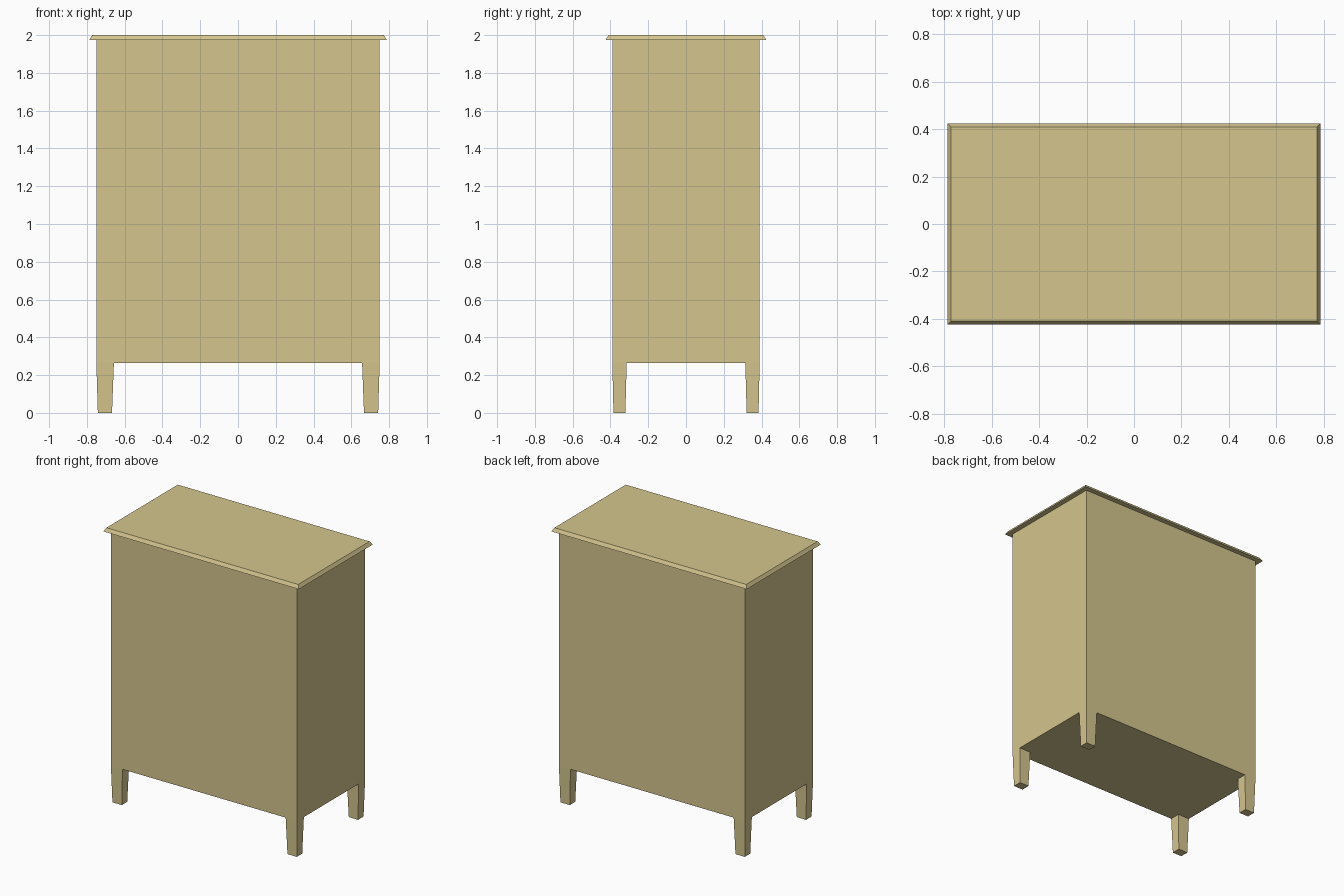
import bpy, bmesh

if "Cube" in bpy.data.objects:
    bpy.data.objects.remove(bpy.data.objects["Cube"])

wood = bpy.data.materials.new("pale_wood")
wood.diffuse_color = (0.66, 0.56, 0.27, 1)
wood.use_nodes = True
wood.node_tree.nodes["Principled BSDF"].inputs["Base Color"].default_value = wood.diffuse_color


def tapered_box(name, low, high):
    """Box between two rectangles, each given as (x0, x1, y0, y1, z)."""
    bm = bmesh.new()
    rings = []
    for x0, x1, y0, y1, z in (low, high):
        rings.append([bm.verts.new((x, y, z))
                      for x, y in ((x0, y0), (x1, y0), (x1, y1), (x0, y1))])
    a, b = rings
    bm.faces.new(a[::-1])
    bm.faces.new(b)
    for i in range(4):
        j = (i + 1) % 4
        bm.faces.new((a[i], a[j], b[j], b[i]))
    bmesh.ops.recalc_face_normals(bm, faces=bm.faces)
    mesh = bpy.data.meshes.new(name)
    bm.to_mesh(mesh)
    bm.free()
    mesh.materials.append(wood)
    obj = bpy.data.objects.new(name, mesh)
    bpy.context.collection.objects.link(obj)
    return obj


# Cabinet body
tapered_box("cabinet_body", (-0.75, 0.75, -0.39, 0.39, 0.265),
            (-0.75, 0.75, -0.39, 0.39, 1.975))

# Overhanging top board with sloped edges
tapered_box("top_board", (-0.787, 0.787, -0.425, 0.425, 1.975),
            (-0.772, 0.772, -0.41, 0.41, 2.0))

# Four tapered legs, flush with the body corners
for sx, side in ((-1, "left"), (1, "right")):
    for sy, end in ((-1, "front"), (1, "back")):
        tapered_box(f"{end}_{side}_leg",
                    (sx * 0.667, sx * 0.742, sy * 0.321, sy * 0.384, 0),
                    (sx * 0.657, sx * 0.75, sy * 0.314, sy * 0.39, 0.265))
